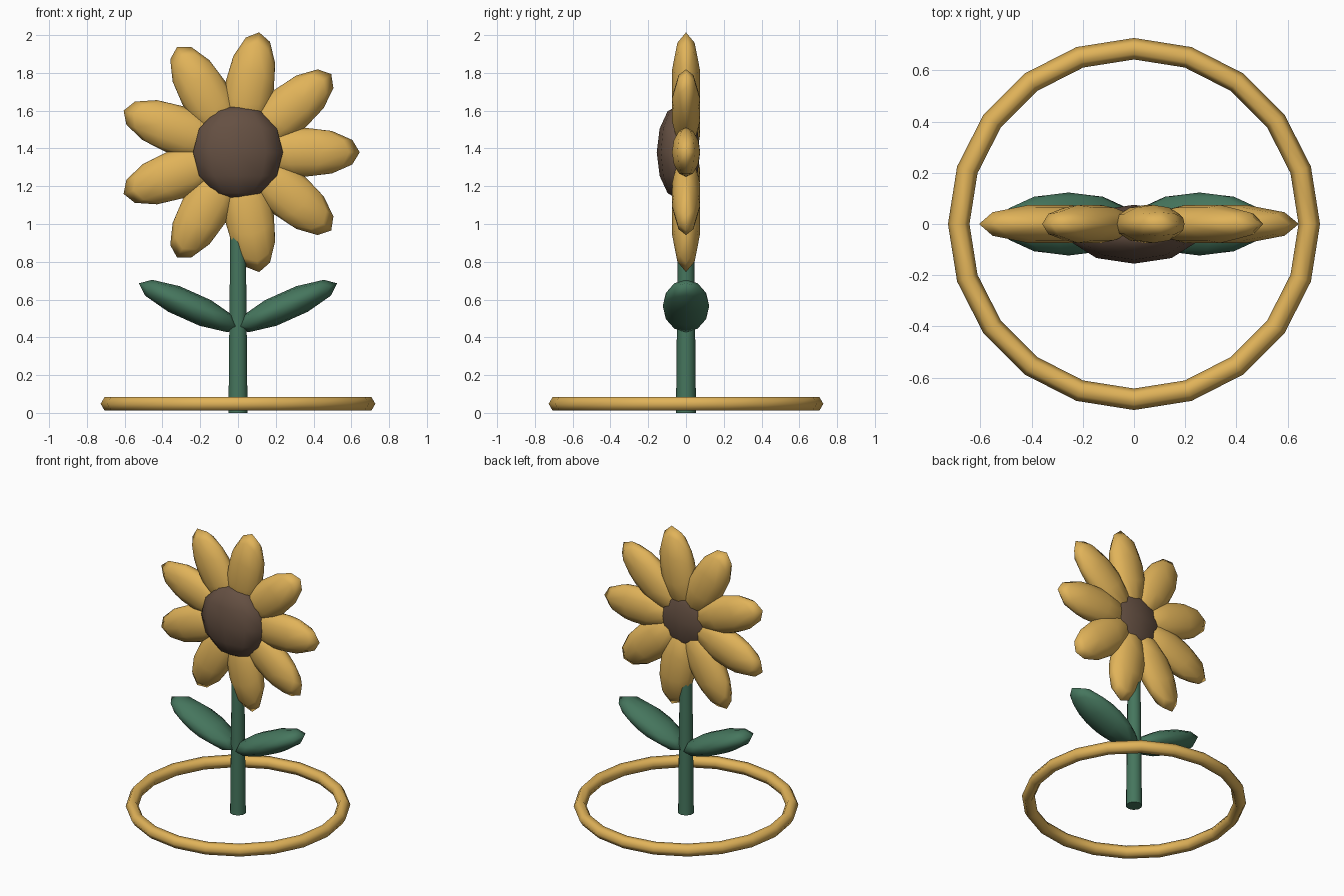
import bpy, math
from mathutils import Matrix, Vector

if "Cube" in bpy.data.objects:
    bpy.data.objects.remove(bpy.data.objects["Cube"])


def material(name, rgb):
    m = bpy.data.materials.new(name)
    m.diffuse_color = (*rgb, 1)
    m.use_nodes = True
    m.node_tree.nodes["Principled BSDF"].inputs["Base Color"].default_value = m.diffuse_color
    return m


GOLD = material("gold", (0.75, 0.45, 0.10))
GREEN = material("green", (0.06, 0.18, 0.11))
BROWN = material("brown", (0.13, 0.08, 0.055))


def finish(name, mat, angle=180):
    o = bpy.context.object
    o.name = name
    o.data.materials.append(mat)
    bpy.ops.object.shade_smooth_by_angle(angle=math.radians(angle))
    return o


def ellipsoid(name, centre, axes, radii, mat):
    """Low-poly sphere; axes are world directions of local x, y and the pole."""
    bpy.ops.mesh.primitive_uv_sphere_add(segments=10, ring_count=6, radius=1)
    o = finish(name, mat)
    frame = Matrix([Vector(a) * r for a, r in zip(axes, radii)]).transposed().to_4x4()
    o.data.transform(frame)
    if frame.determinant() < 0:
        o.data.flip_normals()
    o.location = centre


HEAD_Z = 1.38
FLAT = math.cos(math.radians(18))   # long axis ends on a short edge

# Petals around the flower head
for i in range(9):
    a = math.radians(40 * i)
    out = Vector((math.cos(a), 0, math.sin(a)))
    side = Vector((-math.sin(a), 0, math.cos(a)))
    ellipsoid(f"petal_{i + 1}", out * 0.35 + Vector((0, 0, HEAD_Z)),
              [(0, 1, 0), out, side], (0.078, 0.28 / FLAT, 0.13), GOLD)

# Seed disc
ellipsoid("seed_disc", (0, -0.04, HEAD_Z), [(1, 0, 0), (0, 1, 0), (0, 0, 1)],
          (0.25, 0.115, 0.25), BROWN)

# Leaves
t = math.radians(24)
for name, s in (("leaf_right", 1), ("leaf_left", -1)):
    out = (s * math.cos(t), 0, math.sin(t))
    up = (-s * math.sin(t), 0, math.cos(t))
    ellipsoid(name, (s * 0.256, 0, 0.566), [up, out, (0, 1, 0)],
              (0.078, 0.28 / FLAT, 0.123), GREEN)

# Tapered stem
bpy.ops.mesh.primitive_cone_add(vertices=10, radius1=0.053, radius2=0.04,
                                depth=1.25, location=(0, 0, 0.625))
finish("stem", GREEN, 50)

# Base ring
bpy.ops.mesh.primitive_torus_add(major_segments=20, minor_segments=6,
                                 major_radius=0.685, minor_radius=0.042,
                                 location=(0, 0, 0.048))
finish("base_ring", GOLD)
